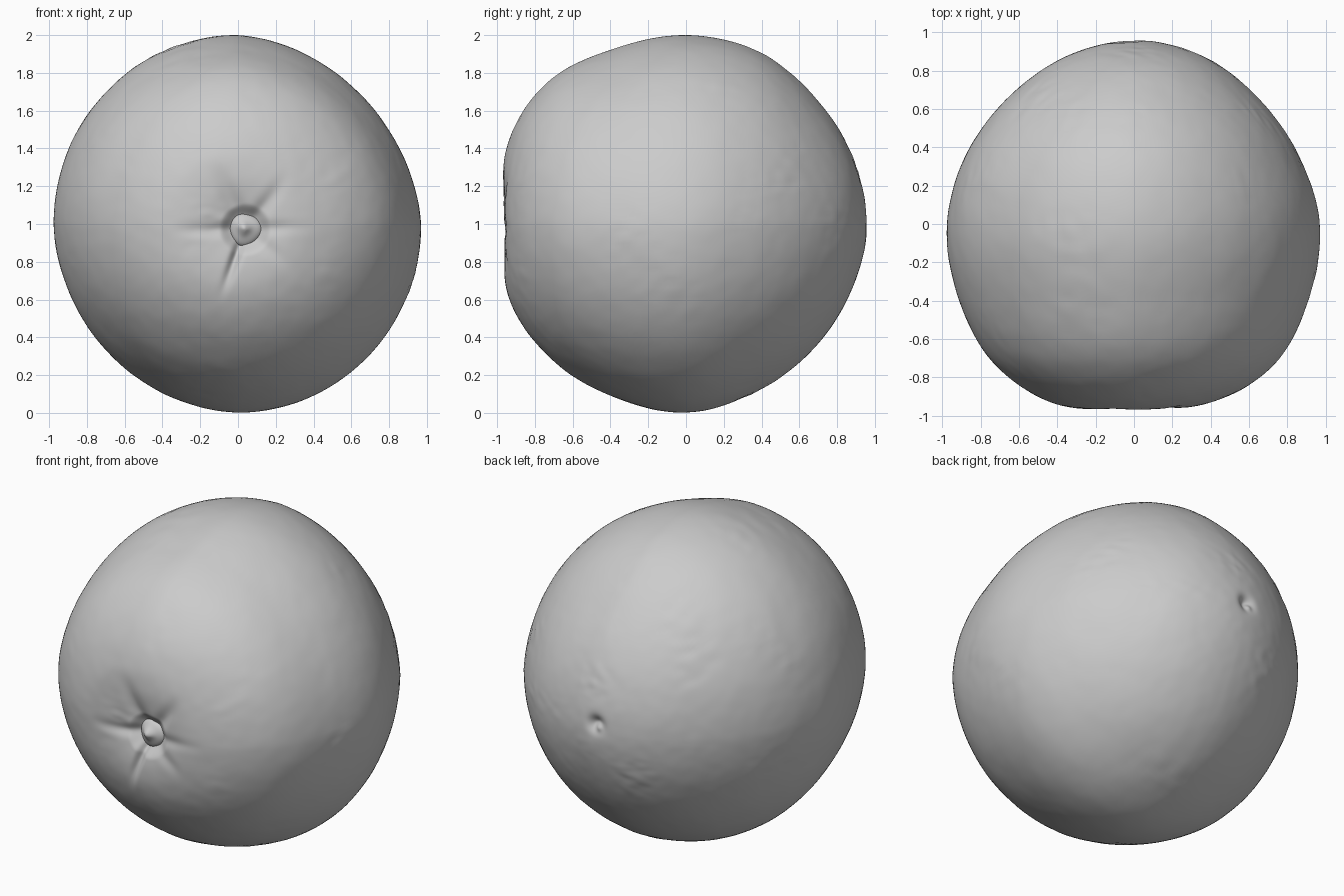
import bpy, bmesh
from math import sin, cos, pi, atan2, acos, exp, radians, hypot
from mathutils import Vector, noise

if "Cube" in bpy.data.objects:
    bpy.data.objects.remove(bpy.data.objects["Cube"])

CENTRE = Vector((0, 0, 1))
STEM = Vector((0.04, -0.94, 0.97))

# Distance from the centre, every 22.5 degrees from the stem end to the blossom end
TOP = (0.94, 1.03, 1.05, 1.003, 1.0, 0.99, 0.958, 0.952, 0.957)
BOTTOM = (0.94, 1.015, 1.01, 0.993, 0.998, 0.963, 0.945, 0.944, 0.957)
LEFT = (0.94, 1.01, 1.035, 0.99, 0.968, 0.93, 0.922, 0.946, 0.957)
RIGHT = (0.94, 1.02, 1.03, 0.993, 0.975, 0.947, 0.93, 0.942, 0.957)

# Folds around the stem: direction in degrees, length, depth, width
FOLDS = ((180, 0.42, 0.018, 0.035), (250, 0.42, 0.035, 0.025),
         (115, 0.44, 0.022, 0.05), (52, 0.4, 0.02, 0.04),
         (3, 0.4, 0.011, 0.035), (320, 0.36, 0.01, 0.04))


def material(name, value):
    m = bpy.data.materials.new(name)
    m.use_nodes = True
    m.diffuse_color = (value, value, value, 1)
    m.node_tree.nodes["Principled BSDF"].inputs["Base Color"].default_value = m.diffuse_color
    return m


def smoothstep(a, b, x):
    t = min(1, max(0, (x - a) / (b - a)))
    return t * t * (3 - 2 * t)


def spline(values, t):
    """Smooth curve through evenly spaced values, mirrored at both ends."""
    n = len(values) - 1
    i = min(int(t), n - 1)
    f = t - i
    a, b, c, d = (values[n - abs(n - abs(k))] for k in range(i - 1, i + 3))
    return b + 0.5 * f * (c - a + f * (2 * a - 5 * b + 4 * c - d + f * (3 * (b - c) + d - a)))


def body_radius(d):
    """Blend the four profiles around the stem axis, flattened on two diagonals."""
    theta = acos(max(-1, min(1, -d.y)))
    phi = atan2(d.z, d.x)
    l, t, r, b = (spline(p, theta / pi * 8) for p in (LEFT, TOP, RIGHT, BOTTOM))
    radius = ((l + t + r + b) / 4 + (l - r) / 2 * cos(phi) + (t - b) / 2 * sin(phi)
              + (l + r - t - b) / 4 * cos(2 * phi))
    flat = 0.04 if d.x > 0 else 0.02
    return radius - flat * max(0, sin(2 * phi)) * sin(theta) ** 2


def stem_relief(p):
    """Hollow and radiating folds at the stem end."""
    u, v = p.x - STEM.x, p.z - STEM.z
    rho = hypot(u, v)
    h = -0.05 * (1 - smoothstep(0.06, 0.14, rho)) + 0.006 * exp(-((rho - 0.2) / 0.12) ** 2)
    for angle, length, depth, width in FOLDS:
        a = radians(angle)
        along, across = u * cos(a) + v * sin(a), v * cos(a) - u * sin(a)
        if along > 0:
            reach = smoothstep(0.04, 0.12, along) * (1 - smoothstep(0.12, length, along))
            h -= depth * reach * exp(-(across / width) ** 2)
    return h


def blossom_relief(p):
    """Small pit with a raised nub."""
    rho = hypot(p.x + 0.04, p.z - 1.045)
    nub = hypot(p.x + 0.055, p.z - 1.03)
    return -0.04 * exp(-(rho / 0.045) ** 2) + 0.022 * exp(-(nub / 0.025) ** 2)


def peel_relief(d):
    """Faint lumps, with fine wrinkles in patches."""
    patch = smoothstep(0.15, 0.6, noise.noise(d * 2.6))
    wrinkle = noise.noise(Vector((d.x * 12, d.y * 12, d.z * 20)))
    return 0.002 * noise.noise(d * 5) + 0.001 * noise.noise(d * 14) + 0.004 * patch * wrinkle


def add_object(name, bm, mat):
    mesh = bpy.data.meshes.new(name)
    bm.to_mesh(mesh)
    bm.free()
    mesh.materials.append(mat)
    mesh.shade_smooth()
    ob = bpy.data.objects.new(name, mesh)
    bpy.context.collection.objects.link(ob)
    return ob


grey = material("plain grey", 0.6)

# Fruit body: a sphere with its pole at the stem and rings packed towards it
bm = bmesh.new()
bmesh.ops.create_uvsphere(bm, u_segments=224, v_segments=176, radius=1)
turn = Vector((0, 0, 1)).rotation_difference(STEM - CENTRE)
for vert in bm.verts:
    t = acos(max(-1, min(1, vert.co.z)))
    t -= 0.35 * sin(2 * t)
    ring = Vector((vert.co.x, vert.co.y, 0))
    ring = ring.normalized() * sin(t) if ring.length > 1e-5 else ring * 0
    d = turn @ (ring + Vector((0, 0, cos(t))))
    radius = body_radius(d)
    p = CENTRE + d * radius
    radius += stem_relief(p) if d.y < 0 else blossom_relief(p)
    vert.co = CENTRE + d * (radius + peel_relief(d))
add_object("fruit_body", bm, grey)

# Stem button: a low dome with a raised tip
bm = bmesh.new()
bmesh.ops.create_uvsphere(bm, u_segments=48, v_segments=32, radius=1)
for vert in bm.verts:
    c = vert.co
    tip = 0.03 * exp(-((c.x + 0.1) ** 2 + (c.y - 0.1) ** 2) / 0.15) if c.z > 0 else 0
    rim = 0.085 * (1 + 0.05 * sin(3 * atan2(c.y, c.x) + 1))
    vert.co = Vector((c.x * rim, -c.z * 0.04 - tip, c.y * rim))
    vert.co += Vector((STEM.x, -0.89, STEM.z))
bmesh.ops.recalc_face_normals(bm, faces=bm.faces)
add_object("stem_button", bm, grey)
